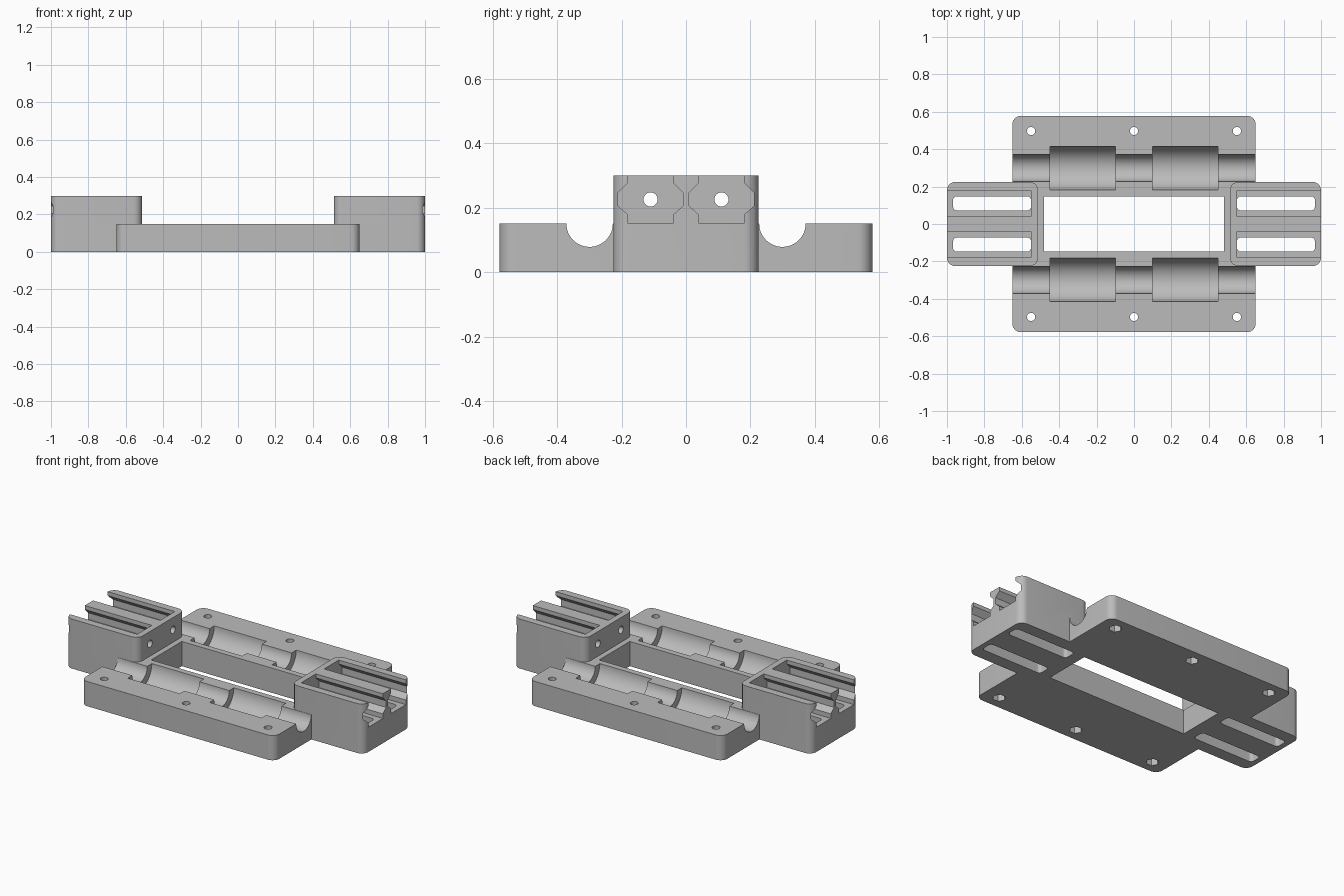
import bpy
import bmesh
from math import pi, cos, sin
from mathutils import Matrix

cube = bpy.data.objects.get("Cube")
if cube:
    bpy.data.objects.remove(cube, do_unlink=True)

grey = bpy.data.materials.new("light grey plastic")
grey.use_nodes = True
colour = (0.5, 0.5, 0.5, 1)
grey.diffuse_color = colour
grey.node_tree.nodes["Principled BSDF"].inputs["Base Color"].default_value = colour

UPRIGHT = Matrix.Identity(4)
# Maps a drawn (y, z) section to the side plane, extruded along x
ALONG_X = Matrix(((0, 0, 1, 0), (1, 0, 0, 0), (0, 1, 0, 0), (0, 0, 0, 1)))


def prism(name, points, low, high, frame=UPRIGHT):
    """Extrude a closed 2D outline from low to high."""
    bm = bmesh.new()
    face = bm.faces.new([bm.verts.new((u, v, low)) for u, v in points])
    top = bmesh.ops.extrude_face_region(bm, geom=[face])["geom"]
    for v in top:
        if isinstance(v, bmesh.types.BMVert):
            v.co.z = high
    bmesh.ops.recalc_face_normals(bm, faces=bm.faces)
    bm.transform(frame)
    mesh = bpy.data.meshes.new(name)
    bm.to_mesh(mesh)
    bm.free()
    mesh.materials.append(grey)
    obj = bpy.data.objects.new(name, mesh)
    bpy.context.collection.objects.link(obj)
    return obj


def circle(u, v, r, n=24):
    return [(u + r * cos(2 * pi * i / n), v + r * sin(2 * pi * i / n)) for i in range(n)]


def rounded_rect(u, v, half_u, half_v, r, steps=8):
    pts = []
    for k, (su, sv) in enumerate(((1, 1), (-1, 1), (-1, -1), (1, -1))):
        for i in range(steps + 1):
            a = (k + i / steps) * pi / 2
            pts.append((u + su * (half_u - r) + r * cos(a), v + sv * (half_v - r) + r * sin(a)))
    return pts


def rect(u, v, half_u, half_v):
    return [(u + a * half_u, v + b * half_v) for a, b in ((1, 1), (-1, 1), (-1, -1), (1, -1))]


def combine(target, tool, operation):
    mod = target.modifiers.new(operation.lower(), "BOOLEAN")
    mod.operation = operation
    mod.solver = "EXACT"
    mod.object = tool
    bpy.context.view_layer.objects.active = target
    bpy.ops.object.modifier_apply(modifier=mod.name)
    bpy.data.objects.remove(tool, do_unlink=True)


# Base plate with a raised mount block at each end
PLATE_TOP, MOUNT_TOP = 0.15, 0.3
body = prism("carriage_body", rounded_rect(0, 0, 0.65, 0.578, 0.045), 0, PLATE_TOP)
for side in (-1, 1):
    block = prism("mount_block", rounded_rect(side * 0.7565, 0, 0.2435, 0.225, 0.045), 0, MOUNT_TOP)
    combine(body, block, "UNION")

# Central window
combine(body, prism("window_cutter", rect(0, 0, 0.48, 0.147), -0.1, 0.5), "DIFFERENCE")

for y_side in (-1, 1):
    # Rod groove and its two wider bearing pockets
    y = y_side * 0.299
    groove = prism("groove_cutter", circle(y, PLATE_TOP, 0.072, 48), -0.7, 0.7, ALONG_X)
    combine(body, groove, "DIFFERENCE")
    for x in (-0.275, 0.275):
        pocket = prism("pocket_cutter", circle(y, PLATE_TOP, 0.116, 64), x - 0.175, x + 0.175, ALONG_X)
        combine(body, pocket, "DIFFERENCE")

    # Screw holes with hexagonal nut recesses underneath
    for x in (-0.55, 0, 0.55):
        y = y_side * 0.497
        combine(body, prism("hole_cutter", circle(x, y, 0.022), -0.1, 0.3), "DIFFERENCE")
        combine(body, prism("nut_cutter", circle(x, y, 0.037, 6), -0.1, 0.05), "DIFFERENCE")

    # Belt channels, screw holes and floor slots in the mounts
    y = y_side * 0.11
    half = [(0.07, 0.15), (0.07, 0.178), (0.101, 0.205), (0.101, 0.245), (0.07, 0.276), (0.07, 0.4)]
    section = [(y + u, z) for u, z in half] + [(y - u, z) for u, z in reversed(half)]
    for side in (-1, 1):
        low, high = sorted((side * 0.55, side * 1.1))
        combine(body, prism("channel_cutter", section, low, high, ALONG_X), "DIFFERENCE")
        low, high = sorted((side * 0.49, side * 0.6))
        combine(body, prism("wall_hole_cutter", circle(y, 0.225, 0.022), low, high, ALONG_X), "DIFFERENCE")
        slot = prism("slot_cutter", rounded_rect(side * 0.759, y, 0.208, 0.038, 0.02), -0.1, 0.2)
        combine(body, slot, "DIFFERENCE")

# Smooth curved walls, crisp edges
bpy.ops.object.select_all(action="DESELECT")
body.select_set(True)
bpy.context.view_layer.objects.active = body
bpy.ops.object.shade_smooth_by_angle(angle=pi / 6)
